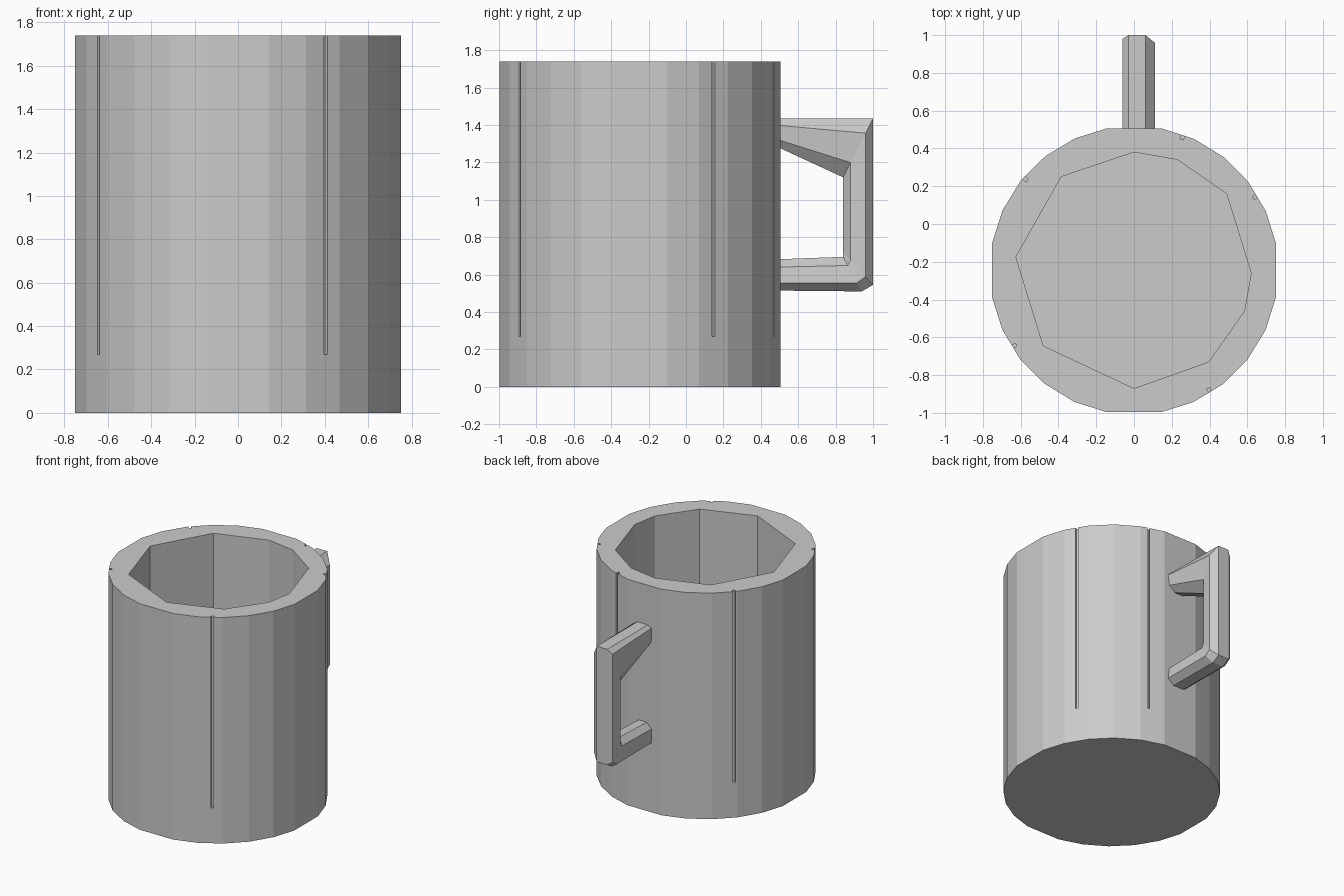
import bpy, bmesh, math
from mathutils import Vector

cube = bpy.data.objects.get("Cube")
if cube:
    bpy.data.objects.remove(cube, do_unlink=True)

grey = bpy.data.materials.new("plain grey")
grey.use_nodes = True
grey.diffuse_color = (0.6, 0.6, 0.6, 1)
grey.node_tree.nodes["Principled BSDF"].inputs["Base Color"].default_value = (0.6, 0.6, 0.6, 1)

CENTRE_Y, RADIUS, HEIGHT, FLOOR = -0.245, 0.765, 1.74, 0.27


def loft(name, rings):
    """Closed solid through rings that have equal point counts."""
    bm = bmesh.new()
    loops = [[bm.verts.new(p) for p in ring] for ring in rings]
    n = len(loops[0])
    for a, b in zip(loops, loops[1:]):
        for i in range(n):
            j = (i + 1) % n
            bm.faces.new((a[i], a[j], b[j], b[i]))
    bm.faces.new(loops[0])
    bm.faces.new(loops[-1])
    bmesh.ops.recalc_face_normals(bm, faces=bm.faces)
    mesh = bpy.data.meshes.new(name)
    bm.to_mesh(mesh)
    bm.free()
    mesh.materials.append(grey)
    obj = bpy.data.objects.new(name, mesh)
    bpy.context.collection.objects.link(obj)
    return obj


def prism(name, outline, bottom, top):
    return loft(name, [[(x, y, z) for x, y in outline] for z in (bottom, top)])


def carve(target, cutter):
    mod = target.modifiers.new("carve", 'BOOLEAN')
    mod.operation, mod.solver, mod.object = 'DIFFERENCE', 'EXACT', cutter
    bpy.context.view_layer.objects.active = target
    bpy.ops.object.modifier_apply(modifier=mod.name)
    bpy.data.objects.remove(cutter, do_unlink=True)


# Mug body: faceted cylinder with slightly wider faces on the axes
angles = [math.radians(q + a) for q in (0, 90, 180, 270)
          for a in (10.8, 24.2, 37.8, 51.5, 65.5, 79.2)]
body = prism("mug_body", [(RADIUS * math.cos(a), CENTRE_Y + RADIUS * math.sin(a))
                          for a in angles], 0, HEIGHT)

# Cavity: uneven ten-sided hollow
hollow = [(0, 0.38), (0.23, 0.34), (0.49, 0.16), (0.62, -0.26), (0.585, -0.46),
          (0.395, -0.73), (0, -0.87), (-0.48, -0.645), (-0.625, -0.175), (-0.385, 0.25)]
carve(body, prism("cavity_cutter", hollow, FLOOR, HEIGHT + 0.2))

# Thin upright grooves around the outside
for x, y in [(0.405, -0.89), (-0.643, -0.65), (0.645, 0.145), (0.26, 0.47), (-0.59, 0.25)]:
    out = Vector((x, y - CENTRE_Y)).normalized()
    side = Vector((-out.y, out.x)) * 0.009
    mid = Vector((0, CENTRE_Y))
    near, far = mid + out * 0.738, mid + out * 0.83
    carve(body, prism("groove_cutter",
                      [near - side, far - side, far + side, near + side],
                      FLOOR, HEIGHT + 0.2))

# Handle: bevelled section swept from the upper root to the lower root
section = [(-0.02, 0), (0.05, 0), (0.10, 0.25), (0.11, 0.75),
           (0.06, 1), (-0.03, 1), (-0.06, 0.88), (-0.06, 0.25)]
# each station: inner (y, z) then outer (y, z)
stations = [((0.44, 1.305), (0.44, 1.435)),
            ((0.84, 1.12), (1.0, 1.435)),
            ((0.84, 1.10), (1.0, 1.12)),
            ((0.84, 0.72), (1.0, 0.545)),
            ((0.84, 0.695), (0.94, 0.51)),
            ((0.44, 0.68), (0.44, 0.515))]
rings = []
for inner, outer in stations:
    a, b = Vector(inner), Vector(outer)
    rings.append([(x, *a.lerp(b, t)) for x, t in section])
loft("handle", rings)
